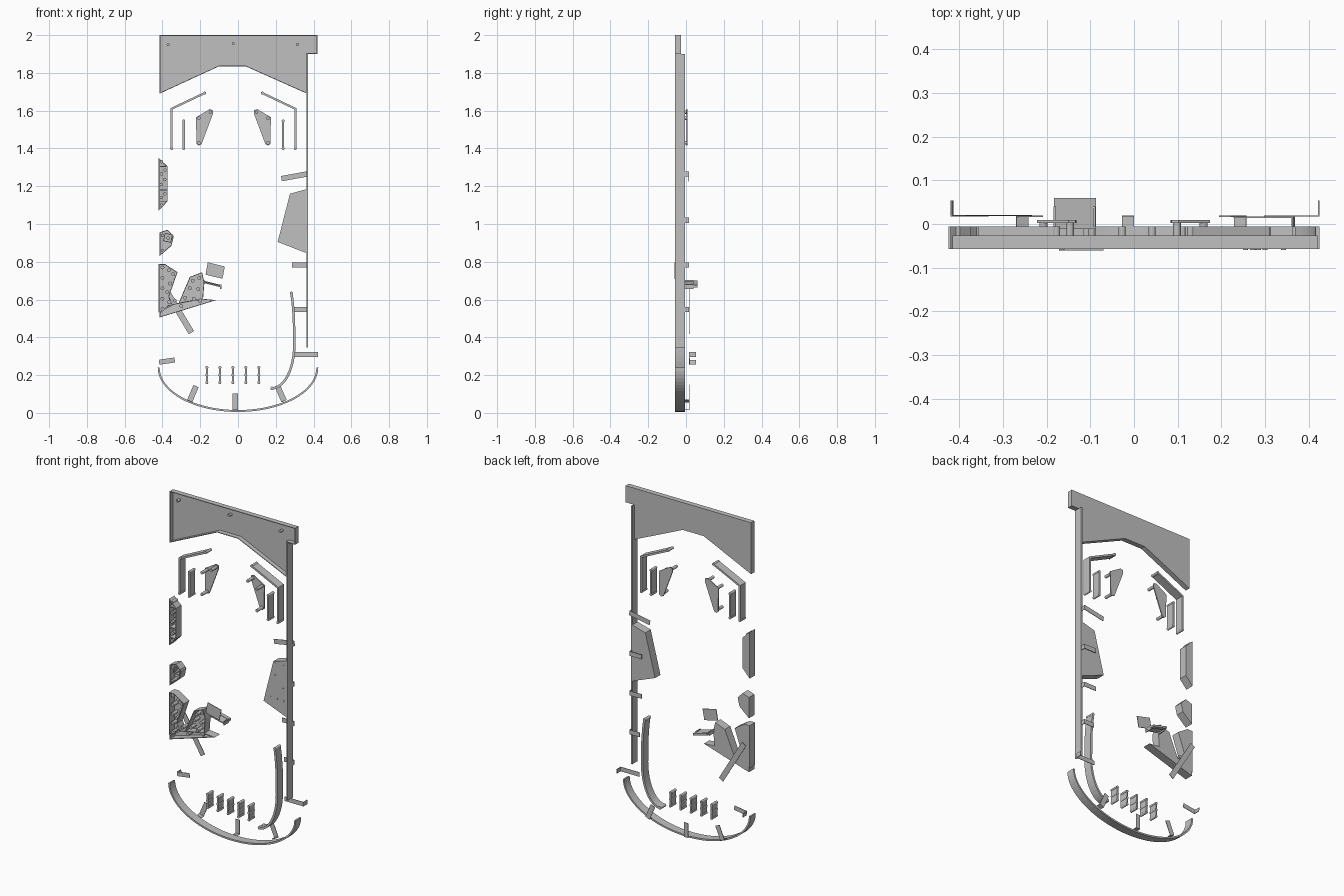
import bpy, bmesh, math
from mathutils import Vector, Matrix

cube = bpy.data.objects.get("Cube")
if cube:
    bpy.data.objects.remove(cube, do_unlink=True)

grey = bpy.data.materials.new("light grey")
grey.use_nodes = True
grey.diffuse_color = (0.53, 0.53, 0.53, 1)
grey.node_tree.nodes["Principled BSDF"].inputs["Base Color"].default_value = (0.53, 0.53, 0.53, 1)

FRONT, BACK = -0.057, -0.006   # depth range of most parts
MID = -0.024                   # symmetry line of the upper guides


def finish(name, bm, wall=0, offset=-1):
    mesh = bpy.data.meshes.new(name)
    bm.to_mesh(mesh)
    bm.free()
    mesh.materials.append(grey)
    ob = bpy.data.objects.new(name, mesh)
    bpy.context.collection.objects.link(ob)
    if wall:
        m = ob.modifiers.new("wall", 'SOLIDIFY')
        m.thickness, m.offset, m.use_even_offset = wall, offset, True
    return ob


def prism(name, pts, y0=FRONT, y1=BACK, tray=False):
    """Extrude an x-z outline in depth; a tray is left open at the front."""
    area = sum(a[0] * b[1] - b[0] * a[1] for a, b in zip(pts, pts[1:] + pts[:1]))
    if area < 0:
        pts = pts[::-1]
    bm = bmesh.new()
    f = [bm.verts.new((x, y0, z)) for x, z in pts]
    b = [bm.verts.new((x, y1, z)) for x, z in pts]
    n = len(pts)
    bm.faces.new(b[::-1])
    if not tray:
        bm.faces.new(f)
    for i in range(n):
        j = (i + 1) % n
        bm.faces.new((f[j], f[i], b[i], b[j]))
    return finish(name, bm, 0.004 if tray else 0)


def ribbon(name, path, wall=0.008, y0=FRONT, y1=BACK):
    """Upright strip that follows an x-z path."""
    bm = bmesh.new()
    rows = [(bm.verts.new((x, y0, z)), bm.verts.new((x, y1, z))) for x, z in path]
    for a, b in zip(rows, rows[1:]):
        bm.faces.new((a[0], b[0], b[1], a[1]))
    return finish(name, bm, wall, 0)


def pegs(name, spots, r=0.007, y0=FRONT + 0.005, y1=BACK, sides=12):
    """Round posts pointing forwards."""
    bm = bmesh.new()
    for x, z in spots:
        bmesh.ops.create_cone(
            bm, cap_ends=True, segments=sides, radius1=r, radius2=r, depth=y1 - y0,
            matrix=Matrix.Translation((x, (y0 + y1) / 2, z)) @ Matrix.Rotation(math.pi / 2, 4, 'X'))
    return finish(name, bm)


def tab(name, a, b, width, y=0.014, flange=None):
    """Flat strip from a to b with a folded flange at a."""
    a, b = Vector(a), Vector(b)
    d = (b - a).normalized()
    s = Vector((-d.y, d.x)) * width / 2
    prism(name, [tuple(p) for p in (a - s, b - s, b + s, a + s)], y, y + 0.003)
    if flange:
        e = d * 0.003
        prism(name + "_flange", [tuple(p) for p in (a - s, a + e - s, a + e + s, a + s)], *flange)


def flip(pts):
    return [(2 * MID - x, z) for x, z in pts]


# Top panel, open at the front, with three posts
prism("top_panel", [(-.415, 2), (.42, 2), (.42, 1.9), (.365, 1.9), (.365, 1.69),
                    (.04, 1.835), (-.1, 1.835), (-.415, 1.69)], FRONT, -.026, tray=True)
pegs("top_panel_posts", [(-.37, 1.95), (-.025, 1.955), (.315, 1.95)], .008, -.052, -.028)

# Long side rail and bottom arch
ribbon("side_rail", [(.366, .345), (.366, 1.9)])
arch = [(.42 * math.cos(t), .24 - .23 * math.sin(t))
        for t in (math.pi * i / 40 for i in range(41))]
ribbon("bottom_arch", arch, .01)

# Curved inner lane wall, rounded off by a quarter ellipse
lane = [(.283, .633), (.29, .58), (.296, .5), (.298, .36)]
lane += [(.18 + .118 * math.cos(t), .36 - .23 * math.sin(t))
         for t in (math.pi / 2 * i / 12 for i in range(1, 13))]
ribbon("inner_lane_wall", lane, .013)
pegs("lane_wall_posts", [lane[0], lane[-1]], .009, FRONT, BACK)

# Upper lane guides and triangular plates, mirrored
bent = [(-.352, 1.4), (-.352, 1.61), (-.177, 1.693)]
short = [(-.287, 1.4), (-.287, 1.545)]
kite = [(-.222, 1.565), (-.15, 1.608), (-.134, 1.603), (-.132, 1.585),
        (-.193, 1.422), (-.208, 1.415), (-.22, 1.425)]
kite_posts = [(-.207, 1.56), (-.146, 1.592), (-.207, 1.43)]
for side, f in (("right", lambda p: p), ("left", flip)):
    ribbon(side + "_bent_guide", f(bent), .011)
    ribbon(side + "_short_guide", f(short), .011)
    pegs(side + "_guide_posts", f([bent[0], bent[2]] + short), .008, FRONT, BACK)
    prism(side + "_triangle_plate", f(kite), .002, .009)
    pegs(side + "_triangle_posts", f(kite_posts), .009, -.05, .003)

# Row of five short lane dividers
for i in range(5):
    x = -.165 + i * .0688
    ribbon("lane_divider", [(x, .155), (x, .245)], .01)
    pegs("lane_divider_posts", [(x, .16), (x, .2), (x, .24)], .008, FRONT, BACK)

# Sloped block beside the rail with studs
prism("side_block", [(.275, 1.16), (.365, 1.185), (.365, .845), (.21, .905)])
pegs("side_block_studs", [(x, z) for z, xs in ((1.15, (.285, .342)), (1.08, (.283, .342)),
                                              (1.01, (.272, .342)), (.94, (.255, .3, .342)))
                          for x in xs], .006, FRONT - .002, FRONT + .002)

# Upper side pocket
prism("upper_pocket", [(-.42, 1.35), (-.373, 1.305), (-.373, 1.12), (-.42, 1.07)], tray=True)
for z in (1.305, 1.18, 1.12):
    ribbon("pocket_divider", [(-.417, z), (-.375, z)], .004)
pegs("pocket_posts", [(-.405, 1.33), (-.385, 1.285), (-.406, 1.265), (-.388, 1.235), (-.406, 1.21),
                      (-.388, 1.16), (-.406, 1.14), (-.405, 1.1)], .009)

# Middle side pocket with a square insert
prism("middle_pocket", [(-.415, .955), (-.373, .97), (-.34, .935), (-.352, .885), (-.415, .83)], tray=True)
prism("square_insert", [(-.387, .953), (-.345, .943), (-.355, .9), (-.397, .91)], -.05, -.01, tray=True)
pegs("middle_pocket_posts", [(-.4, .94), (-.37, .925), (-.4, .86)], .009)

# Lower pockets and their base
prism("lower_outer_pocket", [(-.42, .787), (-.385, .787), (-.32, .745), (-.365, .617),
                             (-.345, .57), (-.42, .53)], tray=True)
prism("lower_inner_pocket", [(-.255, .72), (-.19, .745), (-.178, .69), (-.185, .6),
                             (-.315, .58)], tray=True)
prism("lower_base", [(-.415, .505), (-.115, .597), (-.2, .605), (-.37, .57), (-.415, .53)], tray=True)
pegs("lower_posts", [(-.4, z) for z in (.77, .715, .66, .605, .55)]
     + [(-.365, .755), (-.342, .735), (-.36, .685), (-.375, .64), (-.365, .585),
        (-.24, .7), (-.205, .715), (-.255, .66), (-.21, .655), (-.28, .61), (-.235, .605),
        (-.335, .595), (-.3, .565), (-.2, .59)], .01)

# Small front plate and folded bracket behind it
prism("front_plate", [(-.16, .797), (-.07, .775), (-.082, .71), (-.172, .732)], FRONT - .004, FRONT)
prism("bracket_plate", [(-.183, .70), (-.087, .676), (-.087, .664), (-.183, .688)], .037, .06)
for x, z in ((-.181, .692), (-.091, .669)):
    prism("bracket_leg", [(x - .003, z - .012), (x + .003, z - .012),
                          (x + .003, z + .012), (x - .003, z + .012)], BACK, .04)
prism("bracket_bar", [(-.183, .697), (-.087, .674), (-.087, .668), (-.183, .691)], -.012, .04)

# Rail tabs
fold = (BACK, .016)
tab("rail_tab_top", (.366, 1.265), (.23, 1.24), .028, flange=fold)
for z, x in ((1.02, .285), (.782, .285), (.548, .298)):
    tab("rail_tab", (.366, z), (x, z), .027, flange=fold)

# Side ears with flanges folded backwards
tab("left_ear", (.424, .31), (.297, .31), .026, .017, (.018, .054))
tab("right_ear", (-.418, .268), (-.335, .28), .026, .017, (.018, .054))

# Arch tabs and the diagonal strip
tab("arch_tab", (-.256, .062), (-.222, .142), .03, .016, fold)
tab("arch_tab", (-.014, .015), (-.014, .102), .028, .016, fold)
tab("arch_tab", (.244, .062), (.208, .145), .03, .016, fold)
tab("diagonal_strip", (-.4, .68), (-.247, .425), .032, .018)
